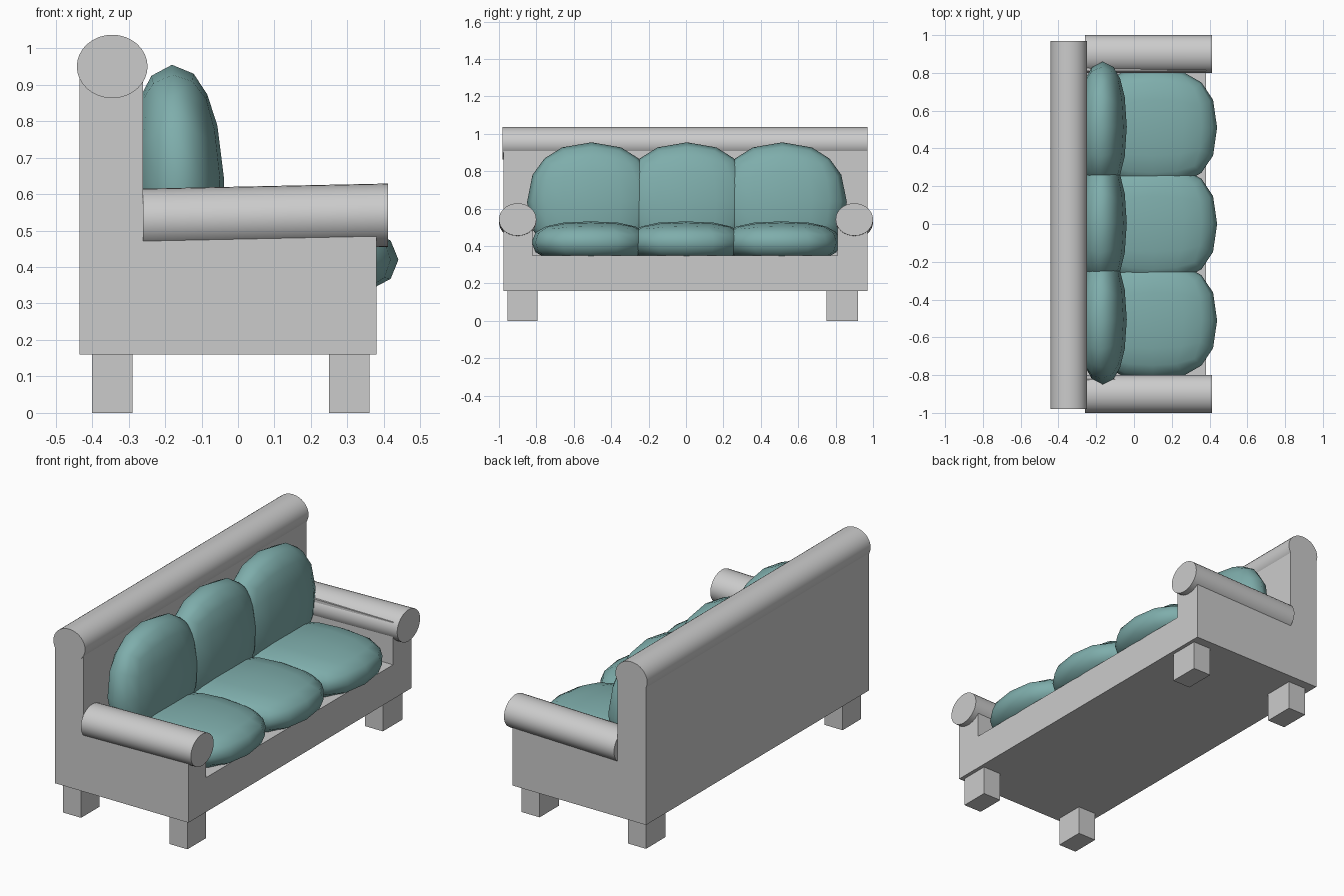
import bpy, bmesh, math
from mathutils import Matrix, Vector

if "Cube" in bpy.data.objects:
    bpy.data.objects.remove(bpy.data.objects["Cube"])

teal = bpy.data.materials.new("teal_fabric")
teal.diffuse_color = (0.21, 0.42, 0.41, 1)
teal.use_nodes = True
teal.node_tree.nodes["Principled BSDF"].inputs["Base Color"].default_value = teal.diffuse_color


def add(name, bm, mat=None, smooth=None):
    bmesh.ops.recalc_face_normals(bm, faces=bm.faces)
    me = bpy.data.meshes.new(name)
    bm.to_mesh(me)
    bm.free()
    ob = bpy.data.objects.new(name, me)
    bpy.context.collection.objects.link(ob)
    if mat:
        me.materials.append(mat)
    if smooth:
        bpy.ops.object.select_all(action='DESELECT')
        ob.select_set(True)
        bpy.context.view_layer.objects.active = ob
        bpy.ops.object.shade_smooth_by_angle(angle=math.radians(smooth))
    return ob


def box(name, x0, x1, y0, y1, z0, z1):
    bm = bmesh.new()
    bmesh.ops.create_cube(bm, size=1)
    for v in bm.verts:
        v.co = ((x0 + x1) / 2 + v.co.x * (x1 - x0),
                (y0 + y1) / 2 + v.co.y * (y1 - y0),
                (z0 + z1) / 2 + v.co.z * (z1 - z0))
    return add(name, bm)


def roll(name, start, end, width, height):
    """Elliptical bolster between two points; height is measured along z."""
    start, end = Vector(start), Vector(end)
    axis = end - start
    side = Vector((0, 0, 1)).cross(axis).normalized()
    bm = bmesh.new()
    bmesh.ops.create_cone(bm, cap_ends=True, segments=32, radius1=1, radius2=1, depth=1)
    for v in bm.verts:
        v.co = (start + axis * (v.co.z + 0.5) + side * v.co.x * width
                + Vector((0, 0, v.co.y * height)))
    return add(name, bm, smooth=40)


def cushion(name, center, half, n, tilt=0.0):
    """Low-poly pillow: subdivided cube pushed onto a rounded-box surface."""
    bm = bmesh.new()
    bmesh.ops.create_cube(bm, size=2)
    bmesh.ops.subdivide_edges(bm, edges=bm.edges[:], cuts=3, use_grid_fill=True)
    rot = Matrix.Rotation(tilt, 3, 'Y')
    for v in bm.verts:
        p = v.co / sum(abs(c) ** n for c in v.co) ** (1 / n)
        v.co = Vector(center) + rot @ Vector([a * b for a, b in zip(p, half)])
    return add(name, bm, teal, smooth=60)


# Base and backrest: one L-shaped profile extruded along y
profile = [(-0.435, 0.16), (0.38, 0.16), (0.38, 0.35),
           (-0.26, 0.35), (-0.26, 0.95), (-0.435, 0.95)]
bm = bmesh.new()
face = bm.faces.new([bm.verts.new((x, -0.975, z)) for x, z in profile])
ext = bmesh.ops.extrude_face_region(bm, geom=[face])
bmesh.ops.translate(bm, vec=(0, 1.945, 0),
                    verts=[g for g in ext["geom"] if isinstance(g, bmesh.types.BMVert)])
add("base_and_back", bm)

# Rounded top of the backrest
roll("back_roll", (-0.345, -0.98, 0.95), (-0.345, 0.97, 0.95), 0.097, 0.087)

# Arms: panel with a slightly rising bolster
for side, y0, y1, yc in (("left", -0.975, -0.82, -0.9), ("right", 0.81, 0.97, 0.9)):
    box(side + "_arm_panel", -0.26, 0.38, y0, y1, 0.35, 0.585)
    roll(side + "_arm_roll", (-0.26, yc, 0.528), (0.412, yc, 0.542), 0.1, 0.087)

# Legs
for xn, x0, x1 in (("back", -0.40, -0.29), ("front", 0.25, 0.36)):
    for yn, y0, y1 in (("left", -0.955, -0.795), ("right", 0.75, 0.92)):
        box(f"{xn}_{yn}_leg", x0, x1, y0, y1, 0, 0.16)

# Seat and back cushions
for i, y in enumerate((-0.51, 0.0, 0.51), 1):
    cushion(f"seat_cushion_{i}", (0.10, y, 0.42), (0.34, 0.315, 0.112), 2.5)
    cushion(f"back_cushion_{i}", (-0.165, y + 0.005, 0.635), (0.127, 0.345, 0.32), 2.2, -0.05)
